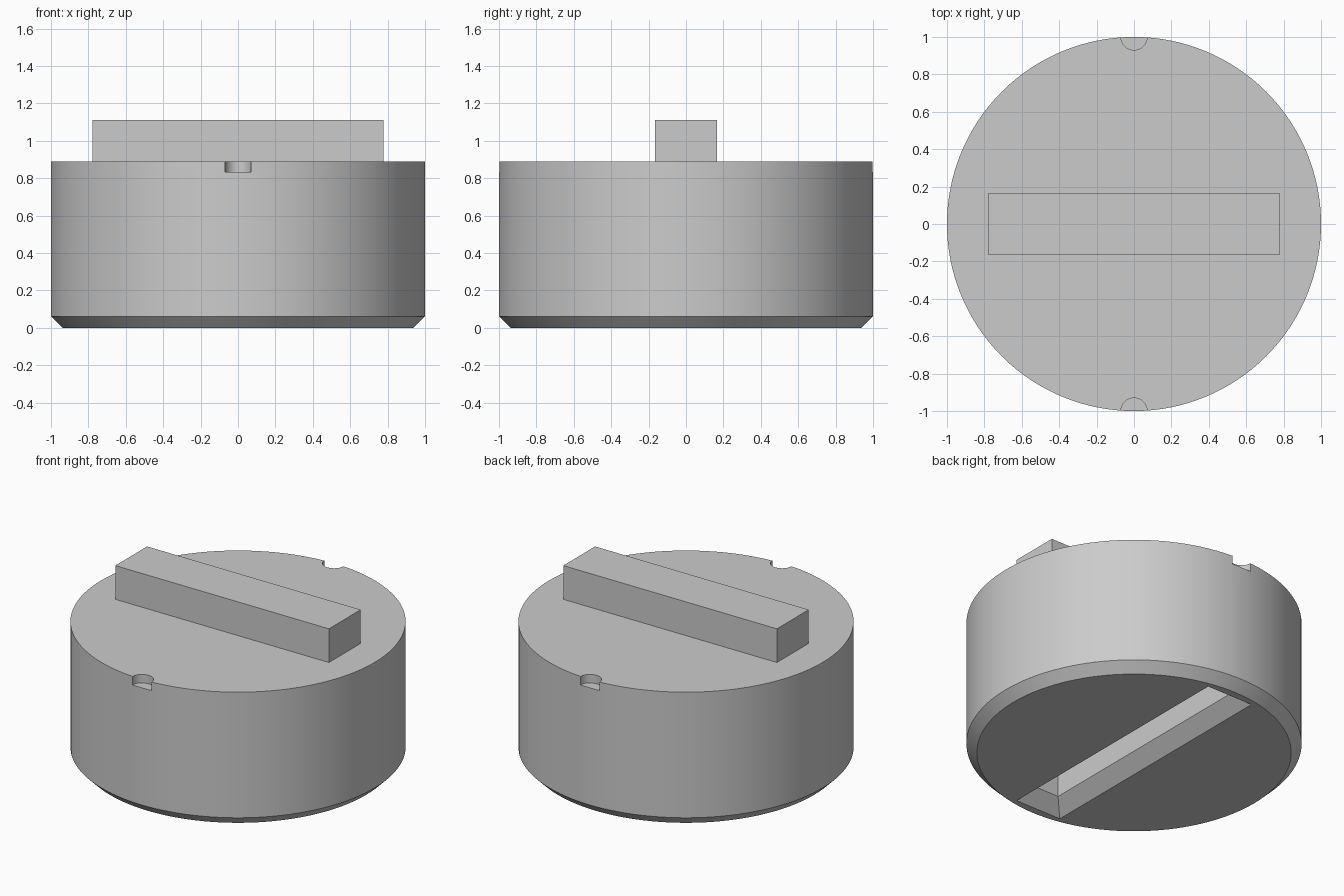
import bpy, bmesh, math

if "Cube" in bpy.data.objects:
    bpy.data.objects.remove(bpy.data.objects["Cube"])

grey = bpy.data.materials.new("plain_grey")
grey.diffuse_color = (0.6, 0.6, 0.6, 1)
grey.use_nodes = True
grey.node_tree.nodes["Principled BSDF"].inputs["Base Color"].default_value = grey.diffuse_color


def loft(name, rings):
    """Solid made by joining stacked rings of equal point count."""
    bm = bmesh.new()
    loops = [[bm.verts.new(p) for p in ring] for ring in rings]
    n = len(loops[0])
    for a, b in zip(loops, loops[1:]):
        for i in range(n):
            j = (i + 1) % n
            bm.faces.new((a[i], a[j], b[j], b[i]))
    bm.faces.new(loops[0][::-1])
    bm.faces.new(loops[-1])
    bmesh.ops.recalc_face_normals(bm, faces=bm.faces)
    mesh = bpy.data.meshes.new(name)
    bm.to_mesh(mesh)
    bm.free()
    mesh.materials.append(grey)
    ob = bpy.data.objects.new(name, mesh)
    bpy.context.collection.objects.link(ob)
    return ob


def circle(r, z, y=0, n=128):
    return [(r * math.cos(2 * math.pi * i / n), y + r * math.sin(2 * math.pi * i / n), z)
            for i in range(n)]


def rect(hx, hy, z):
    return [(-hx, -hy, z), (hx, -hy, z), (hx, hy, z), (-hx, hy, z)]


# round body with a chamfered bottom edge
body = loft("body", [circle(0.938, 0), circle(1, 0.062), circle(1, 0.889)])

# raised bar on top
bar = loft("top_bar", [rect(0.778, 0.165, 0.889), rect(0.778, 0.165, 1.111)])

# bottom slot, at right angles to the bar, with a bevelled mouth
c = 0.085
cutters = [loft("slot_cutter", [rect(0.168 + 0.02, 0.889 + 0.02, -0.02),
                                rect(0.168 - c, 0.889 - c, c),
                                rect(0.168 - c, 0.889 - c, 0.25)])]

# half-round notches on the top rim, front and back
for side, y in (("front", -1), ("back", 1)):
    cutters.append(loft(side + "_notch_cutter",
                        [circle(0.07, 0.833, y, 32), circle(0.07, 0.95, y, 32)]))

for cutter in cutters:
    mod = body.modifiers.new(cutter.name, 'BOOLEAN')
    mod.object = cutter
    mod.operation = 'DIFFERENCE'
    mod.solver = 'EXACT'
    cutter.hide_render = True

# bake the cuts, then drop the cutters
bpy.context.view_layer.objects.active = body
body.select_set(True)
for mod in list(body.modifiers):
    bpy.ops.object.modifier_apply(modifier=mod.name)
for cutter in cutters:
    bpy.data.objects.remove(cutter)

bpy.ops.object.select_all(action='DESELECT')
body.select_set(True)
bpy.ops.object.shade_smooth_by_angle(angle=math.radians(30))
